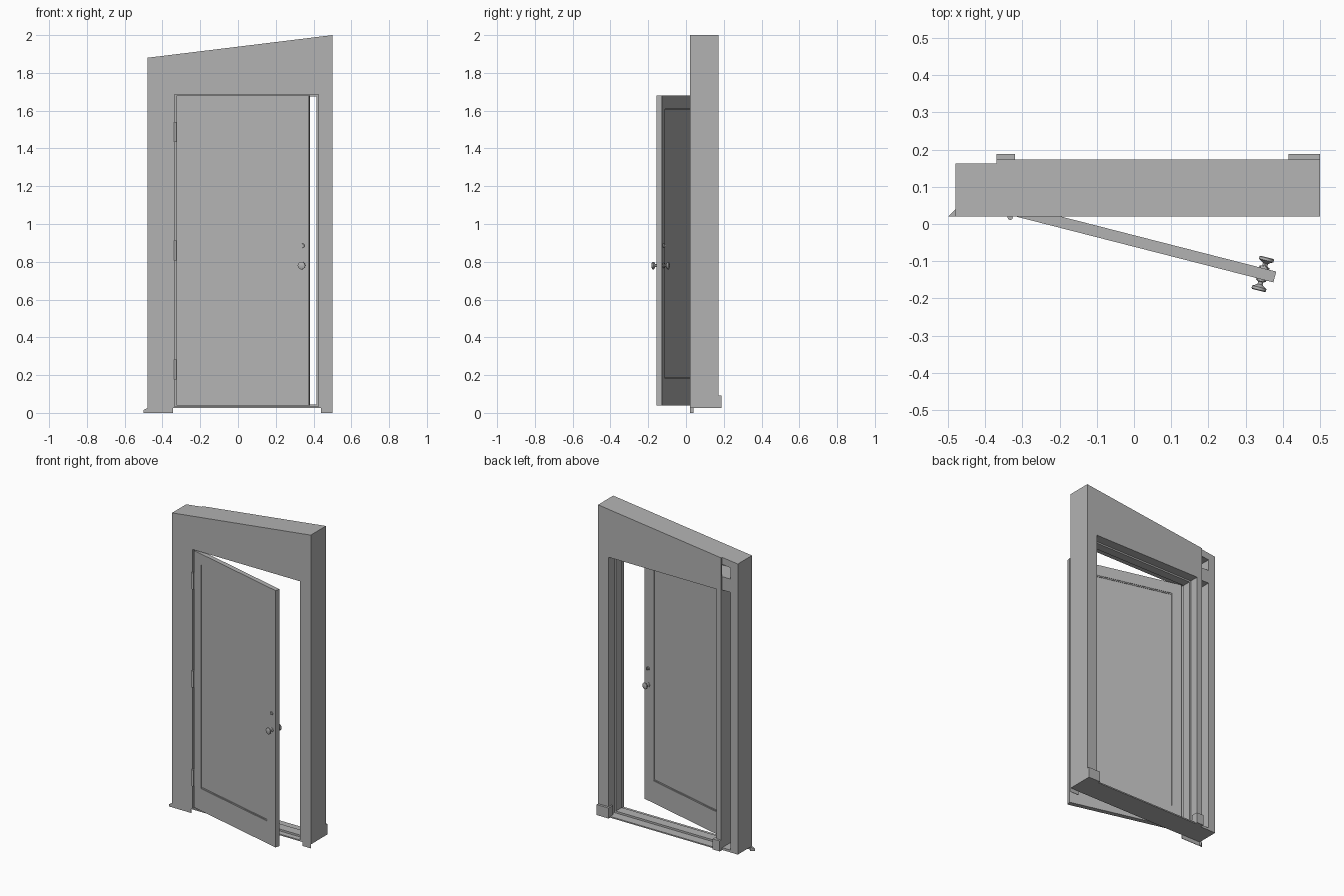
import bpy, bmesh, math
from mathutils import Matrix, Vector

cube = bpy.data.objects.get("Cube")
if cube:
    bpy.data.objects.remove(cube, do_unlink=True)

GREY = (0.45, 0.45, 0.45, 1)
mat = bpy.data.materials.new("plain grey")
mat.use_nodes = True
mat.diffuse_color = GREY
mat.node_tree.nodes["Principled BSDF"].inputs["Base Color"].default_value = GREY

# Door leaf swings open about its front hinge corner
SWING = Matrix.Translation((-0.325, 0.022, 0)) @ Matrix.Rotation(math.radians(-14.35), 4, 'Z')
LEFT, RIGHT, BASE = -0.48, 0.5, 0.025      # wall ends and underside
DOOR_L, DOOR_R, DOOR_TOP = -0.335, 0.425, 1.685
FRONT, SHEATH, BOARD, BACK = 0.02, 0.032, 0.163, 0.173   # wall layers in depth


def roof(x):
    return 1.88 + (x - LEFT) * 0.1224


def finish(name, bm, matrix=None, smooth=False):
    bmesh.ops.recalc_face_normals(bm, faces=bm.faces)
    mesh = bpy.data.meshes.new(name)
    bm.to_mesh(mesh)
    bm.free()
    mesh.materials.append(mat)
    ob = bpy.data.objects.new(name, mesh)
    bpy.context.collection.objects.link(ob)
    if matrix:
        ob.matrix_world = matrix
    if smooth:
        bpy.ops.object.select_all(action='DESELECT')
        ob.select_set(True)
        bpy.context.view_layer.objects.active = ob
        bpy.ops.object.shade_smooth_by_angle(angle=math.radians(35))
    return ob


def prism(name, outline, y0, y1, matrix=None):
    """Extrude an x-z outline from y0 to y1."""
    bm = bmesh.new()
    face = bm.faces.new([bm.verts.new((x, y0, z)) for x, z in outline])
    new = bmesh.ops.extrude_face_region(bm, geom=[face])["geom"]
    bmesh.ops.translate(bm, vec=(0, y1 - y0, 0),
                        verts=[v for v in new if isinstance(v, bmesh.types.BMVert)])
    return finish(name, bm, matrix)


def box(name, x0, x1, y0, y1, z0, z1, matrix=None):
    return prism(name, [(x0, z0), (x1, z0), (x1, z1), (x0, z1)], y0, y1, matrix)


def frame(name, x0, x1, z0, z1, w, y0, y1, matrix=None):
    """Four bars forming a ring; w is left, right, bottom, top width."""
    l, r, b, t = w
    box(name + "_left", x0, x0 + l, y0, y1, z0, z1, matrix)
    box(name + "_right", x1 - r, x1, y0, y1, z0, z1, matrix)
    box(name + "_bottom", x0 + l, x1 - r, y0, y1, z0, z0 + b, matrix)
    box(name + "_top", x0 + l, x1 - r, y0, y1, z1 - t, z1, matrix)


def lathe(name, profile, u, y, z, side):
    """Turn (radius, distance) points about the depth axis of the door."""
    bm = bmesh.new()
    vs = [bm.verts.new((u + r, y + side * d, z)) for r, d in profile]
    edges = [bm.edges.new(pair) for pair in zip(vs, vs[1:])]
    bmesh.ops.spin(bm, geom=vs + edges, cent=(u, y, z), axis=(0, 1, 0),
                   angle=math.tau, steps=24)
    bmesh.ops.remove_doubles(bm, verts=bm.verts, dist=0.0001)
    finish(name, bm, SWING, True)


def sheet(name, x0, y0, y1):
    """Wall skin with a sloping top and a door opening."""
    prism(name, [(x0, BASE), (DOOR_L, BASE), (DOOR_L, DOOR_TOP), (DOOR_R, DOOR_TOP),
                 (DOOR_R, BASE), (RIGHT, BASE), (RIGHT, roof(RIGHT)), (x0, roof(x0))], y0, y1)


# Wall skins: the back board stops short and exposes the framing
sheet("front_sheathing", LEFT, FRONT, SHEATH)
sheet("back_board", -0.37, BOARD, BACK)

# Framing
for name, x0, x1 in (("outer_stud", LEFT, -0.43), ("latch_stud", DOOR_R, RIGHT)):
    prism(name, [(x0, BASE), (x1, BASE), (x1, roof(x1)), (x0, roof(x0))], SHEATH, BOARD)
prism("top_plate", [(-0.43, roof(-0.43) - 0.045), (DOOR_R, roof(DOOR_R) - 0.045),
                    (DOOR_R, roof(DOOR_R)), (-0.43, roof(-0.43))], SHEATH, BOARD)
box("header", -0.43, DOOR_R, SHEATH, BOARD, DOOR_TOP, 1.77)
box("hinge_stud", -0.37, DOOR_L, SHEATH, BOARD, BASE, DOOR_TOP)
box("bottom_plate", -0.43, -0.37, SHEATH, BOARD, BASE, 0.04)

# Door stops and threshold
box("hinge_stop", DOOR_L, DOOR_L + 0.01, 0.06, 0.115, BASE, DOOR_TOP)
box("latch_stop", DOOR_R - 0.01, DOOR_R, 0.06, 0.115, BASE, DOOR_TOP)
box("head_stop", DOOR_L, DOOR_R, 0.06, 0.115, DOOR_TOP - 0.01, DOOR_TOP)
box("sill", DOOR_L, DOOR_R, FRONT, BACK, BASE, 0.033)
box("threshold", DOOR_L, DOOR_R, 0.055, 0.115, 0.033, 0.045)

# Base blocks at the back
box("hinge_base_block", -0.37, -0.32, 0.145, 0.188, BASE, 0.092)
box("latch_base_block", 0.415, RIGHT, 0.145, 0.188, BASE, 0.092)

# Thin flashing below the front skin, with a turned corner
box("flashing_left", LEFT, -0.345, FRONT, FRONT + 0.003, 0, BASE)
box("flashing_right", 0.44, RIGHT, FRONT, FRONT + 0.003, 0, BASE)
bm = bmesh.new()
low = [bm.verts.new(p) for p in ((-0.5, 0.02, 0), (-0.48, 0.02, 0), (-0.48, 0.04, 0))]
high = [bm.verts.new(p) for p in ((-0.5, 0.02, 0.015), (-0.48, 0.02, BASE), (-0.48, 0.04, BASE))]
bmesh.ops.convex_hull(bm, input=low + high)
finish("flashing_corner", bm)

# Door leaf: stiles and rails, stepped moulding, recessed panel
W, T, Z0, Z1 = 0.7225, 0.03, 0.04, 1.68
RIMS = (0.062, 0.073, 0.142, 0.07)
frame("door_frame", 0, W, Z0, Z1, RIMS, 0, T, SWING)
px0, px1, pz0, pz1 = RIMS[0], W - RIMS[1], Z0 + RIMS[2], Z1 - RIMS[3]
frame("door_moulding", px0, px1, pz0, pz1, (0.007,) * 4, 0.003, T - 0.003, SWING)
box("door_panel", px0, px1, 0.006, T - 0.006, pz0, pz1, SWING)

# Knobs and lock on both faces
KNOB = [(0, 0), (0.014, 0), (0.014, 0.004), (0.007, 0.007), (0.007, 0.014),
        (0.014, 0.019), (0.02, 0.022), (0.02, 0.029), (0.017, 0.031), (0, 0.031)]
LOCK = [(0, 0), (0.011, 0), (0.01, 0.006), (0, 0.006)]
for label, y, side in (("front", 0, -1), ("back", T, 1)):
    lathe(label + "_knob", KNOB, 0.689, y, 0.78, side)
    lathe(label + "_lock", LOCK, 0.689, y, 0.885, side)
box("thumb_turn", 0.687, 0.691, T, T + 0.014, 0.877, 0.893, SWING)

# Hinge barrels
for i, z in enumerate((0.23, 0.86, 1.487)):
    bm = bmesh.new()
    bmesh.ops.create_cone(bm, cap_ends=True, segments=16, radius1=0.007, radius2=0.007,
                          depth=0.105, matrix=Matrix.Translation(Vector((-0.333, 0.018, z))))
    finish("hinge_%d" % (i + 1), bm, None, True)
